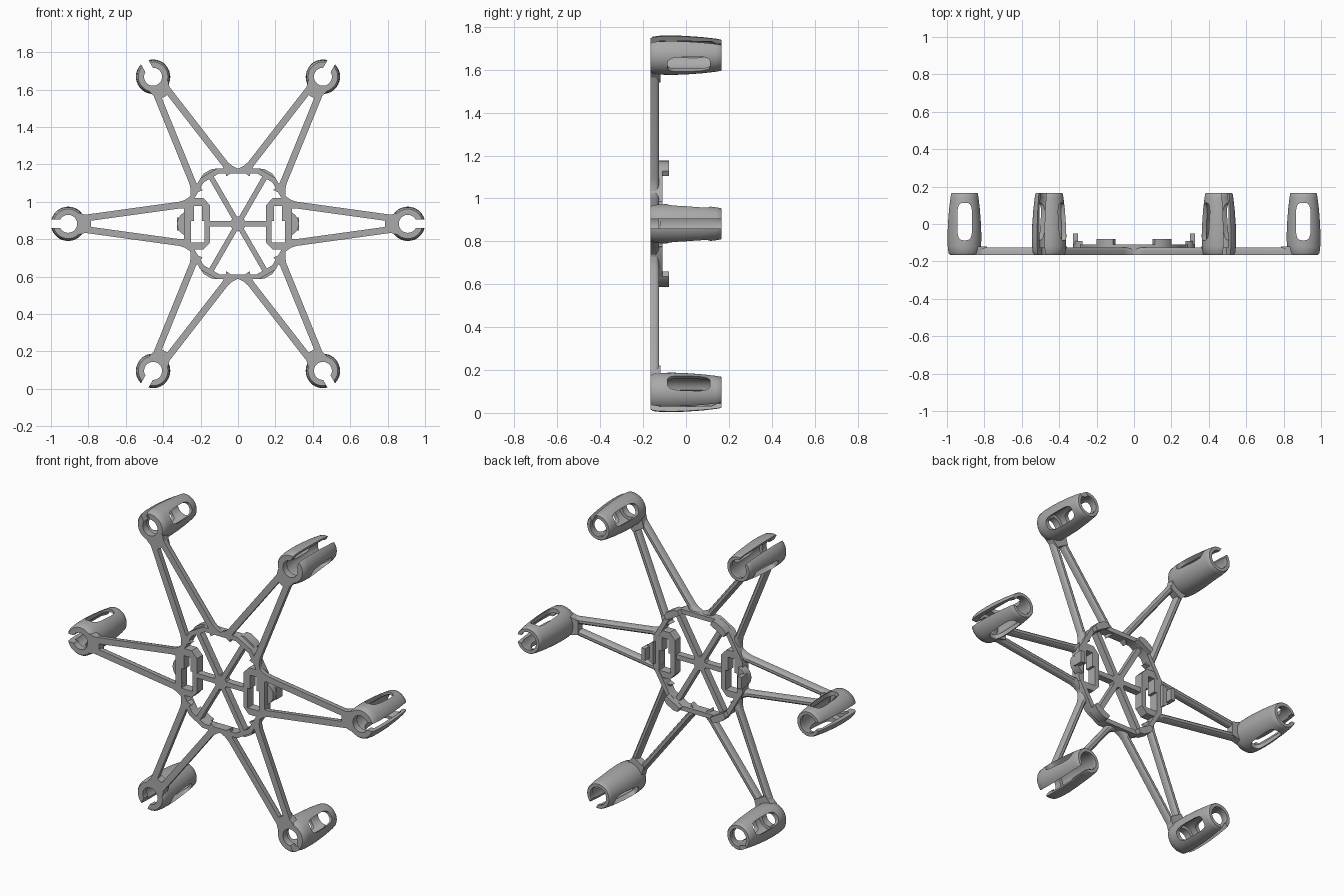
import bpy, bmesh, math
from mathutils import Matrix

if "Cube" in bpy.data.objects:
    bpy.data.objects.remove(bpy.data.objects["Cube"], do_unlink=True)

CENTRE_Z = 0.882
FRONT, BACK = -0.165, -0.125
ARM_R = 0.908
ANGLES = [math.radians(60 * k) for k in range(6)]

grey = bpy.data.materials.new("plain_grey")
grey.use_nodes = True
grey.diffuse_color = (0.4, 0.4, 0.4, 1)
grey.node_tree.nodes["Principled BSDF"].inputs["Base Color"].default_value = (0.4, 0.4, 0.4, 1)


def loft(name, rings, closed=False):
    """Join matching rings of points with quads; cap the ends unless closed."""
    bm = bmesh.new()
    loops = [[bm.verts.new(p) for p in ring] for ring in rings]
    n = len(loops[0])
    pairs = list(zip(loops, loops[1:]))
    if closed:
        pairs.append((loops[-1], loops[0]))
    else:
        bm.faces.new(loops[0])
        bm.faces.new(loops[-1])
    for a, b in pairs:
        for i in range(n):
            j = (i + 1) % n
            bm.faces.new((a[i], a[j], b[j], b[i]))
    bmesh.ops.recalc_face_normals(bm, faces=bm.faces)
    mesh = bpy.data.meshes.new(name)
    bm.to_mesh(mesh)
    bm.free()
    mesh.materials.append(grey)
    return mesh


def prism(name, outline, y0=FRONT, y1=BACK):
    return loft(name, [[(x, y, z) for x, z in outline] for y in (y0, y1)])


def rect(x0, x1, z0, z1):
    return [(x0, z0), (x1, z0), (x1, z1), (x0, z1)]


def cut(mesh, cutters):
    """Subtract the cutter meshes and return the finished mesh."""
    ob = bpy.data.objects.new("blank", mesh)
    bpy.context.collection.objects.link(ob)
    helpers = []
    for c in cutters:
        helper = bpy.data.objects.new("cutter", c)
        helper.hide_render = True
        bpy.context.collection.objects.link(helper)
        helpers.append(helper)
        mod = ob.modifiers.new("cut", "BOOLEAN")
        mod.operation, mod.solver, mod.object = "DIFFERENCE", "EXACT", helper
    deps = bpy.context.evaluated_depsgraph_get()
    result = bpy.data.meshes.new_from_object(ob.evaluated_get(deps))
    for o in [ob] + helpers:
        bpy.data.objects.remove(o, do_unlink=True)
    return result


def place(name, mesh, angle=0.0):
    mesh.shade_smooth()
    mesh.set_sharp_from_angle(angle=math.radians(35))
    ob = bpy.data.objects.new(name, mesh)
    ob.matrix_world = Matrix.Translation((0, 0, CENTRE_Z)) @ Matrix.Rotation(-angle, 4, "Y")
    bpy.context.collection.objects.link(ob)


# Motor holder: hollow barrel, slit on its outer side, window through both flanks
profile = [(0.079, -0.165), (0.087, -0.155), (0.091, -0.12), (0.092, -0.06), (0.09, 0.0),
           (0.084, 0.08), (0.077, 0.14), (0.073, 0.162), (0.07, 0.165), (0.052, 0.165),
           (0.052, 0.145), (0.064, 0.12), (0.068, -0.06), (0.066, -0.125), (0.048, -0.125),
           (0.048, -0.165)]
SEG = 56
turn = [2 * math.pi * (i + 0.5) / SEG for i in range(SEG)]
barrel = loft("motor_holder", [[(ARM_R + r * math.cos(a), y, r * math.sin(a)) for a in turn]
                               for r, y in profile], closed=True)


def power(v):
    return math.copysign(abs(v) ** 0.55, v)


window = [(ARM_R - 0.003 + 0.04 * power(math.cos(a)), 0.013 + 0.1 * power(math.sin(a)))
          for a in turn]
window_cut = loft("window", [[(x, y, z) for x, y in window] for z in (-0.2, 0.2)])
slit_cut = prism("slit", rect(ARM_R, ARM_R + 0.2, -0.023, 0.023), -0.3, 0.3)
holder = cut(barrel, [window_cut, slit_cut])


# Arm bar: flat front, rounded back, flared root
def bar(name, side):
    x0, z0, x1, z1 = 0.255, 0.108 * side, 0.842, 0.027 * side
    length = math.hypot(x1 - x0, z1 - z0)
    ux, uz = (x1 - x0) / length, (z1 - z0) / length
    section = [(-1, FRONT), (1, FRONT), (1, -0.143), (0.8, -0.132), (0.4, -0.126),
               (-0.4, -0.126), (-0.8, -0.132), (-1, -0.143)]
    rings = []
    for s, w in ((0, 0.036), (0.025, 0.024), (0.055, 0.018), (length, 0.018)):
        rings.append([(x0 + ux * s - uz * w * t, y, z0 + uz * s + ux * w * t)
                      for t, y in section])
    return loft(name, rings)


bars = [bar("arm_bar", 1), bar("arm_bar", -1)]
neck = prism("arm_neck", [(0.785, -0.04), (0.85, -0.058), (0.85, 0.058), (0.785, 0.04)], FRONT, -0.12)
spoke = prism("spoke", rect(0, 0.295, -0.014, 0.014))
short_spoke = prism("short_spoke", rect(0, 0.165, -0.014, 0.014))

# Clips behind the frame corners
corner_clip = prism("corner_clip", [(0.285, -0.05), (0.312, -0.05), (0.324, -0.025), (0.324, 0.025),
                                    (0.312, 0.05), (0.285, 0.05)], FRONT + 0.03, -0.08)
arc = [(0.25 + 0.076 * math.cos(a), 0.07 * math.sin(a))
       for a in [math.radians(-70 + 14 * i) for i in range(11)]]
side_clip = prism("side_clip", arc, -0.14, -0.09)
side_hook = prism("side_hook", rect(0.3, 0.325, -0.035, 0.035), -0.11, -0.05)

# Panel with a stepped opening on each side of the frame
panel_outline = [(0.15, -0.1), (0.185, -0.137), (0.25, -0.137), (0.284, -0.105),
                 (0.284, 0.105), (0.25, 0.137), (0.185, 0.137), (0.15, 0.1)]
opening = [(0.178, -0.1), (0.252, -0.1), (0.252, 0.015), (0.235, 0.015), (0.235, 0.095),
           (0.193, 0.095), (0.193, 0.015), (0.178, 0.015)]


def panel(sign):
    base = prism("side_panel", [(sign * x, z) for x, z in panel_outline], FRONT, -0.112)
    hole = prism("opening", [(sign * x, z) for x, z in opening], -0.3, 0.1)
    return cut(base, [hole])


# Six-sided frame ring with trimmed corners
def trimmed_hexagon(apothem, corner, side):
    tip = apothem / math.cos(math.pi / 6)
    points = []
    for k, a in enumerate(ANGLES):
        d = side if k % 3 == 0 else corner
        h = (tip - d) * math.sqrt(3)
        for t in (-h, h):
            points.append((d * math.cos(a) - t * math.sin(a), d * math.sin(a) + t * math.cos(a)))
    return points


outer, inner = trimmed_hexagon(0.296, 0.312, 0.288), trimmed_hexagon(0.27, 0.284, 0.256)
ring = loft("frame_ring", [[(x, y, z) for x, z in loop] for loop, y in
                           ((outer, FRONT), (outer, -0.11), (inner, -0.11), (inner, FRONT))],
            closed=True)

# Assembly
place("frame_ring", ring)
place("hub", prism("hub", [(0.04 * math.cos(a), 0.04 * math.sin(a)) for a in turn]))
for sign, side in ((1, "left"), (-1, "right")):
    place(side + "_side_panel", panel(sign))
for k, a in enumerate(ANGLES):
    tag = "_" + str(k + 1)
    place("motor_holder" + tag, holder, a)
    place("arm_neck" + tag, neck, a)
    for label, mesh in zip(("upper", "lower"), bars):
        place("arm_bar_" + label + tag, mesh, a)
    if k % 3 == 0:
        place("spoke" + tag, short_spoke, a)
        place("side_clip" + tag, side_clip, a)
        place("side_hook" + tag, side_hook, a)
    else:
        place("spoke" + tag, spoke, a)
        place("corner_clip" + tag, corner_clip, a)
